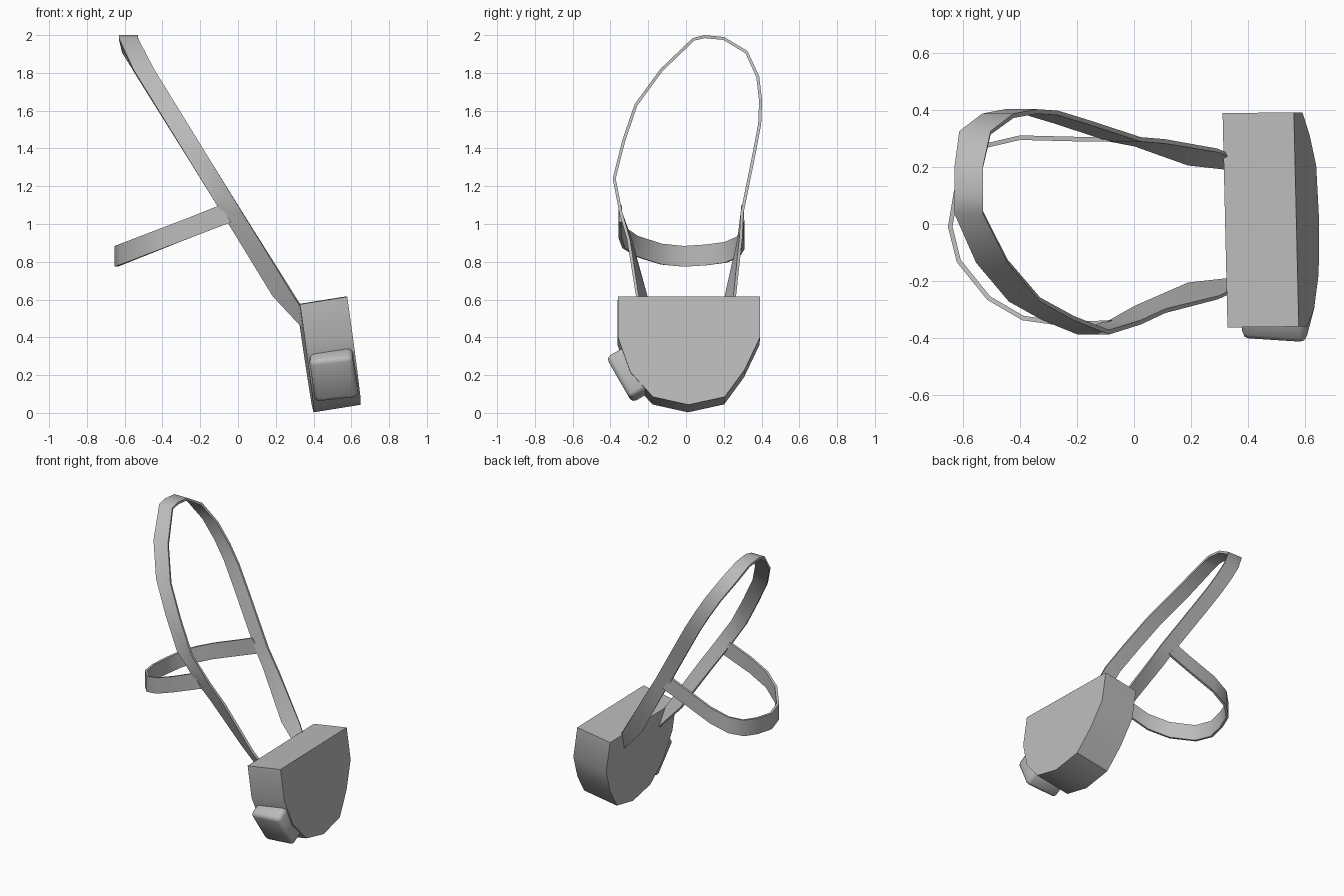
import bpy, bmesh, math
from mathutils import Vector, Matrix

if "Cube" in bpy.data.objects:
    bpy.data.objects.remove(bpy.data.objects["Cube"])

grey = bpy.data.materials.new("grey")
grey.diffuse_color = (0.5, 0.5, 0.5, 1)
grey.use_nodes = True
grey.node_tree.nodes["Principled BSDF"].inputs["Base Color"].default_value = grey.diffuse_color


def finish(name, bm, angle):
    bmesh.ops.recalc_face_normals(bm, faces=bm.faces)
    me = bpy.data.meshes.new(name)
    bm.to_mesh(me)
    bm.free()
    me.materials.append(grey)
    ob = bpy.data.objects.new(name, me)
    bpy.context.collection.objects.link(ob)
    bpy.ops.object.select_all(action='DESELECT')
    bpy.context.view_layer.objects.active = ob
    ob.select_set(True)
    bpy.ops.object.shade_smooth_by_angle(angle=math.radians(angle))
    return ob


def band(name, edges, thick=0.016):
    """Flat strap through pairs of edge points, given thickness in the surface normal."""
    n = len(edges)
    rings = []
    for i, (a, b) in enumerate(edges):
        p, q = edges[max(i - 1, 0)], edges[min(i + 1, n - 1)]
        tangent = (q[0] + q[1]) - (p[0] + p[1])
        off = tangent.cross(b - a).normalized() * thick / 2
        rings.append((a + off, b + off, b - off, a - off))
    bm = bmesh.new()
    vs = [[bm.verts.new(c) for c in r] for r in rings]
    for r, s in zip(vs, vs[1:]):
        for k in range(4):
            m = (k + 1) % 4
            bm.faces.new((r[k], r[m], s[m], s[k]))
    bm.faces.new(vs[0])
    bm.faces.new(vs[-1])
    return finish(name, bm, 40)


# Bag body: rounded pouch outline (y, z), leaning and extruded backwards
outline = [(-0.36, 0.615), (-0.36, 0.40), (-0.295, 0.217), (-0.175, 0.085), (0.013, 0.043),
           (0.205, 0.085), (0.31, 0.228), (0.392, 0.40), (0.392, 0.615)]
bm = bmesh.new()
front = bm.faces.new([bm.verts.new((0.57 + 0.14 * (0.615 - z) - 0.023 * y, y, z)) for y, z in outline])
back = bmesh.ops.extrude_face_region(bm, geom=[front], use_keep_orig=True)
bmesh.ops.translate(bm, vec=(-0.25, -0.003, -0.04),
                    verts=[v for v in back["geom"] if isinstance(v, bmesh.types.BMVert)])
finish("bag_body", bm, 40)

# Small side pocket: rounded block lying against the lower curved side
out = Vector((0.0, -0.87, -0.5)).normalized()
width = Vector((1, 0, 0.15))
width = (width - out * width.dot(out)).normalized()
length = out.cross(width)
bm = bmesh.new()
bmesh.ops.create_cube(bm, size=1)
bmesh.ops.scale(bm, vec=(0.23, 0.255, 0.12), verts=bm.verts)
bmesh.ops.bevel(bm, geom=bm.edges[:], offset=0.025, segments=2, profile=0.5, affect='EDGES')
rot = Matrix((width, length, out)).transposed().to_4x4()
bmesh.ops.transform(bm, matrix=Matrix.Translation((0.507, -0.302, 0.203)) @ rot, verts=bm.verts)
finish("side_pocket", bm, 50)

# Shoulder loop: path in (y, z), swept sideways along x on a slanted plane
path = [(-0.235, 0.62), (-0.30, 0.92), (-0.345, 1.06), (-0.38, 1.24), (-0.33, 1.44), (-0.265, 1.63),
        (-0.13, 1.815), (0.04, 1.978), (0.10, 1.992), (0.20, 1.982), (0.32, 1.91), (0.38, 1.78),
        (0.395, 1.65), (0.39, 1.53), (0.36, 1.37), (0.297, 1.06), (0.285, 0.92), (0.235, 0.62)]
loop = []
for y, z in path:
    x = -0.025 + (1.05 - z) * 0.62
    if z > 1.95:
        x = -0.58
    half = 0.05 if z > 1.95 else 0.055
    twist = math.copysign(max(0, 1.0 - z) * 0.06, y)
    loop.append((Vector((x - half, y - twist, z)), Vector((x + half, y + twist, z))))


def anchor(side):
    return Vector((0.345, side * 0.195, 0.45)), Vector((0.335, side * 0.24, 0.56))


band("shoulder_loop", [anchor(-1)] + loop + [anchor(1)])

# Back strap: path in (x, y), upright band sloping down to the rear
rear = [(-0.065, -0.347), (-0.25, -0.35), (-0.39, -0.33), (-0.51, -0.26), (-0.615, -0.13), (-0.645, -0.01),
        (-0.625, 0.11), (-0.59, 0.21), (-0.52, 0.275), (-0.40, 0.303), (-0.20, 0.298), (-0.065, 0.298)]
edges = []
for x, y in rear:
    z = 1.055 + (x + 0.065) * 0.39
    tip = 0.03 if x > -0.1 else 0
    edges.append((Vector((x + tip, y, z - 0.055 + tip / 3)), Vector((x - tip, y, z + 0.055 - tip / 3))))
band("back_strap", edges)
